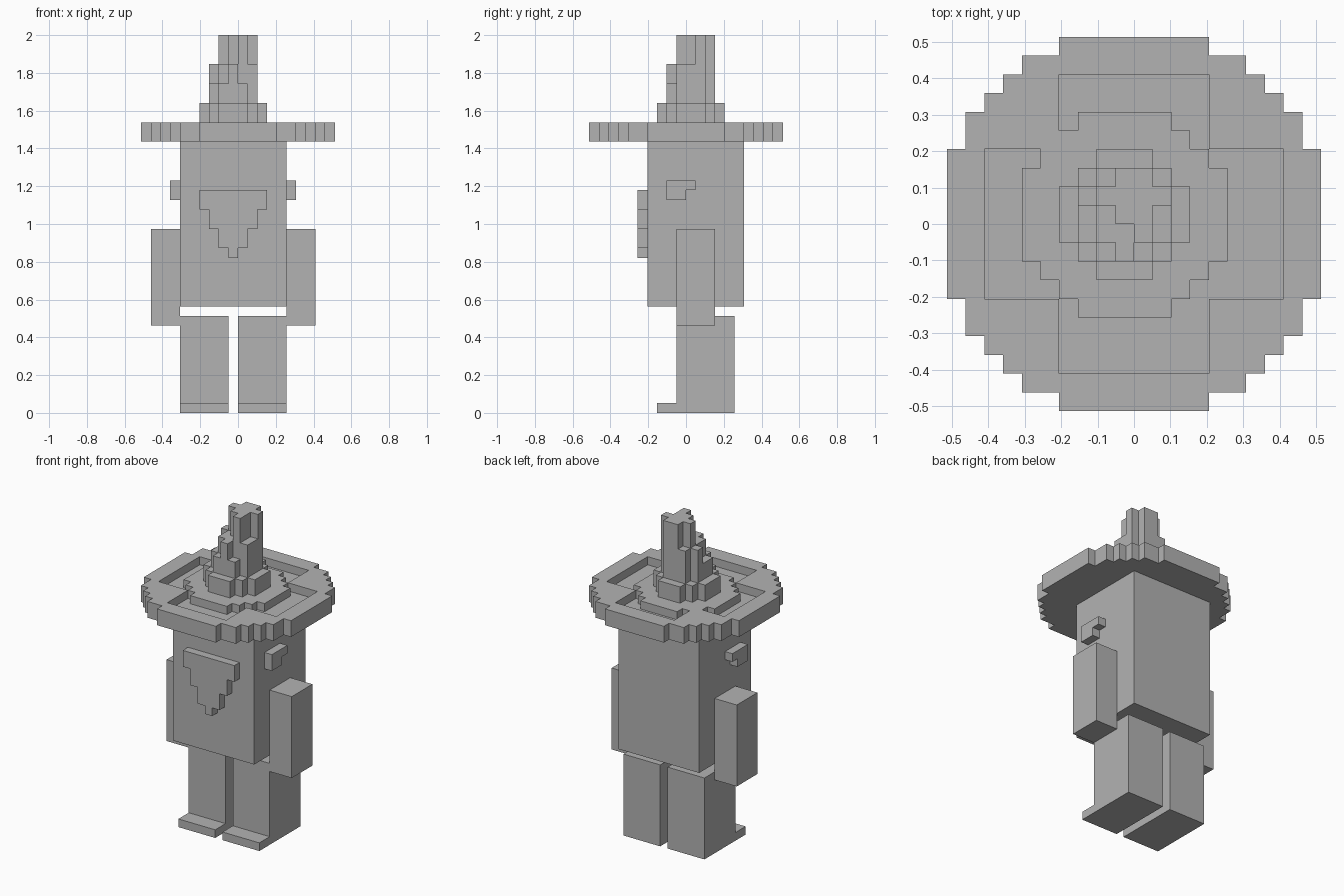
import bpy, bmesh
from mathutils import Vector

if "Cube" in bpy.data.objects:
    bpy.data.objects.remove(bpy.data.objects["Cube"])

U = 2 / 39  # size of one block

grey = bpy.data.materials.new("plain grey")
grey.use_nodes = True
grey.diffuse_color = (0.45, 0.45, 0.45, 1)
grey.node_tree.nodes["Principled BSDF"].inputs["Base Color"].default_value = (0.45, 0.45, 0.45, 1)


def finish(name, bm):
    bmesh.ops.scale(bm, vec=(U, U, U), verts=bm.verts)
    mesh = bpy.data.meshes.new(name)
    bm.to_mesh(mesh)
    bm.free()
    mesh.materials.append(grey)
    obj = bpy.data.objects.new(name, mesh)
    bpy.context.collection.objects.link(obj)
    return obj


def box(name, xs, ys, zs):
    """Plain block given by its ranges in block units."""
    bm = bmesh.new()
    bmesh.ops.create_cube(bm, size=1)
    for v in bm.verts:
        v.co = [r[0] if c < 0 else r[1] for r, c in zip((xs, ys, zs), v.co)]
    return finish(name, bm)


def cells(xs, ys, zs):
    return {(x, y, z) for x in range(*xs) for y in range(*ys) for z in range(*zs)}


def shell(name, filled):
    """Outer skin of a set of unit blocks."""
    bm = bmesh.new()
    for cell in filled:
        centre = Vector(cell) + Vector((0.5, 0.5, 0.5))
        for axis in range(3):
            for sign in (-1, 1):
                n = Vector((0, 0, 0))
                n[axis] = sign
                if tuple(int(c + d) for c, d in zip(cell, n)) in filled:
                    continue
                a = Vector((0, 0, 0))
                a[(axis + 1) % 3] = 0.5
                b = n.cross(a)
                mid = centre + n / 2
                bm.faces.new([bm.verts.new(mid + s * a + t * b)
                              for s, t in ((-1, -1), (1, -1), (1, 1), (-1, 1))])
    bmesh.ops.remove_doubles(bm, verts=bm.verts, dist=0.01)
    return finish(name, bm)


def disc(half_widths, y0, centre, zs):
    """Stepped round layer: one half width per row, starting at row y0."""
    out = set()
    for i, w in enumerate(half_widths):
        out |= cells((int(centre - w), int(centre + w)), (y0 + i, y0 + i + 1), zs)
    return out


# Body
box("body", (-6, 5), (-4, 6), (11, 28))

# Limbs and ears, right then left
for side, leg, arm, ear in (("right", -6, -9, -7), ("left", 0, 5, 5)):
    shell(side + "_leg", cells((leg, leg + 5), (-1, 5), (0, 10))
          | cells((leg, leg + 5), (-3, -1), (0, 1)))
    box(side + "_arm", (arm, arm + 3), (-1, 3), (9, 19))
    shell(side + "_ear", cells((ear, ear + 1), (-2, 0), (22, 24))
          | cells((ear, ear + 1), (0, 1), (23, 24)))

# Beard narrowing in steps to a point
beard = cells((-1, 0), (-5, -4), (16, 17))
for i in range(3):
    beard |= cells((-2 - i, 1 + i), (-5, -4), (17 + 2 * i, 19 + 2 * i))
shell("beard", beard)

# Hat brim with sunken channels around a raised round middle
rim = [4, 6, 7, 8, 9, 9] + [10] * 4
brim = disc(rim + rim[::-1], -10, 0, (28, 30))
channels = cells((-4, 4), (-8, 8), (29, 30)) | cells((-8, 8), (-4, 4), (29, 30))
step = [2.5, 3.5, 4.5]
middle = disc(step + [5.5] * 5 + step[::-1], -5, -0.5, (29, 30))
shell("hat_brim", (brim - channels) | middle)

# Hat crown: round base, round middle tier, broken cross-shaped tip
crown = disc([1.5, 2.5, 3.5, 3.5, 3.5, 2.5, 1.5], -3, -0.5, (30, 32))
crown |= disc([1.5, 2.5, 2.5, 2.5, 1.5], -2, -0.5, (32, 36))
for x, y in ((-2, -2), (0, -2), (-3, 0), (-3, -1)):
    crown -= cells((x, x + 1), (y, y + 1), (34, 36))
for y, x0, x1 in ((-1, 0, 1), (0, -1, 1), (1, -2, 2), (2, -1, 1)):
    crown |= cells((x0, x1), (y, y + 1), (36, 39))
shell("hat_crown", crown)
